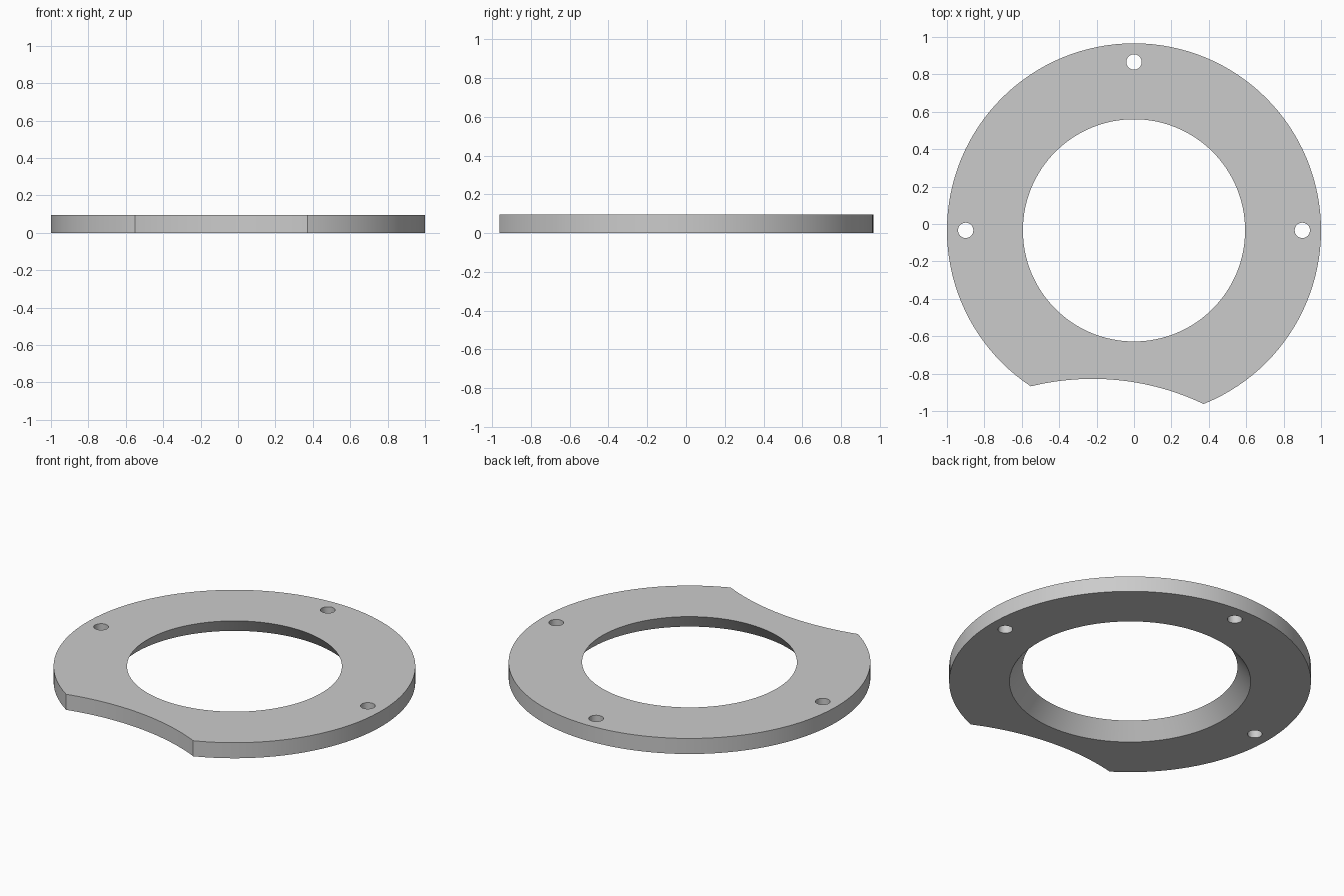
import bpy
import math

if "Cube" in bpy.data.objects:
    bpy.data.objects.remove(bpy.data.objects["Cube"], do_unlink=True)

THICK = 0.095
CY = -0.034          # ring centre in y
OVER = 0.1           # how far cutters pass through the plate
TOP_R, BOTTOM_R = 0.594, 0.667
HOLE_R, BOLT_R = 0.041, 0.9


def disc(name, x, y, z0, z1, r0, r1, sides):
    """Upright cylinder or cone between two heights."""
    bpy.ops.mesh.primitive_cone_add(
        vertices=sides, radius1=r0, radius2=r1, depth=z1 - z0,
        end_fill_type='NGON', location=(x, y, (z0 + z1) / 2))
    obj = bpy.context.object
    obj.name = name
    return obj


def cut(target, cutter):
    """Subtract the cutter and discard it."""
    mod = target.modifiers.new(cutter.name, 'BOOLEAN')
    mod.operation = 'DIFFERENCE'
    mod.solver = 'EXACT'
    mod.object = cutter
    cutter.hide_render = True
    bpy.context.view_layer.objects.active = target
    bpy.ops.object.modifier_apply(modifier=mod.name)
    bpy.data.objects.remove(cutter, do_unlink=True)


def through_cut(target, name, x, y, r0, r1, sides):
    cut(target, disc(name, x, y, -OVER, THICK + OVER, r0, r1, sides))


# Flat round plate
plate = disc("ring_plate", 0, CY, 0, THICK, 1, 1, 128)

# Central opening, widening towards the underside
flare = (BOTTOM_R - TOP_R) / THICK * OVER
through_cut(plate, "opening", 0, CY, BOTTOM_R + flare, TOP_R - flare, 128)

# Shallow curved bite out of the front edge
through_cut(plate, "front_notch", -0.222, -2.208, 1.38, 1.38, 256)

# Three bolt holes: left, back, right
for angle in (0, math.pi / 2, math.pi):
    through_cut(plate, "bolt_hole", BOLT_R * math.cos(angle),
                CY + BOLT_R * math.sin(angle), HOLE_R, HOLE_R, 32)

# Plain grey finish
grey = bpy.data.materials.new("plain_grey")
grey.use_nodes = True
colour = (0.6, 0.6, 0.6, 1)
grey.diffuse_color = colour
grey.node_tree.nodes["Principled BSDF"].inputs["Base Color"].default_value = colour
plate.data.materials.clear()
plate.data.materials.append(grey)

# Smooth walls with crisp rims
bpy.ops.object.select_all(action='DESELECT')
plate.select_set(True)
bpy.context.view_layer.objects.active = plate
bpy.ops.object.shade_smooth_by_angle(angle=math.radians(30))
